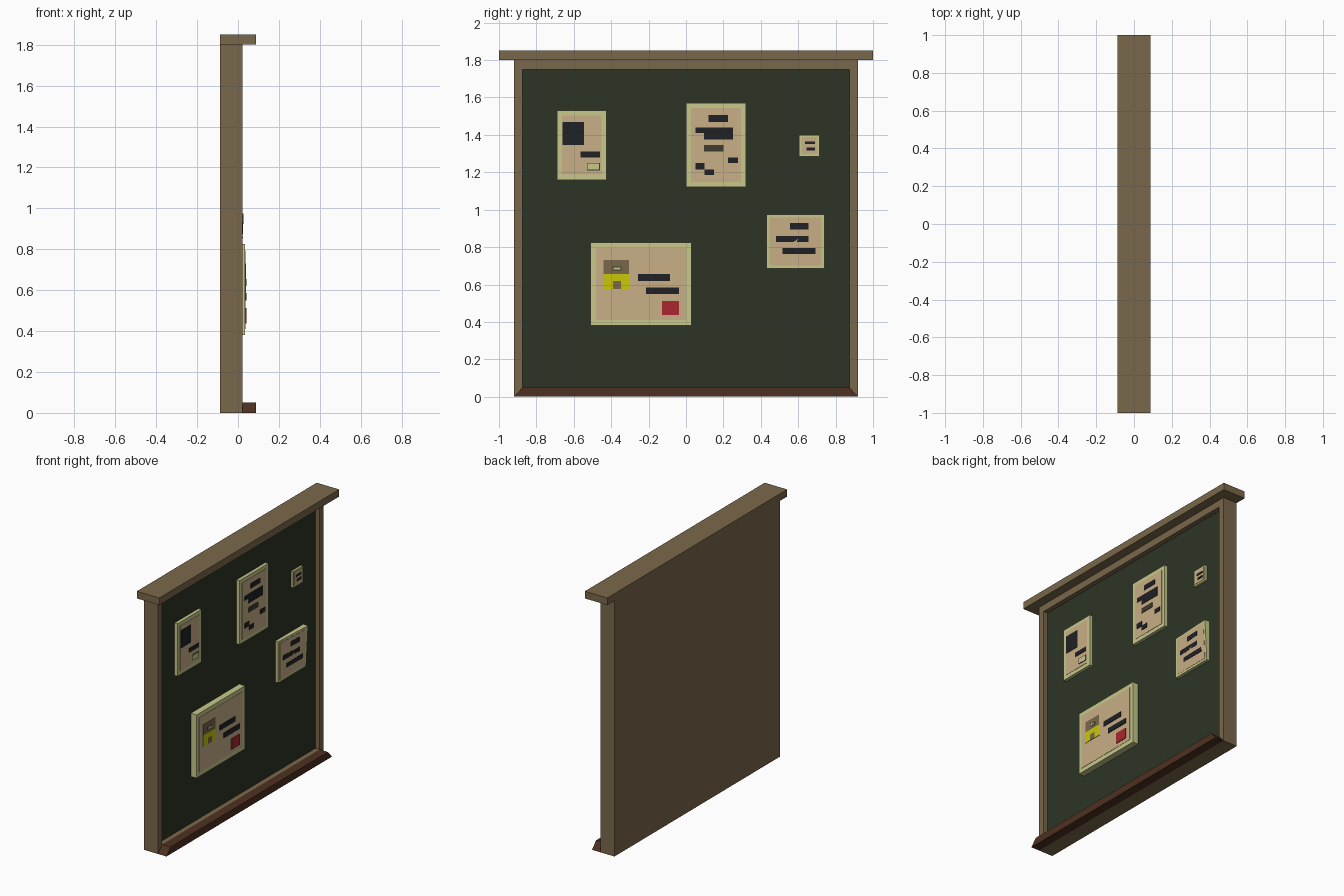
import bpy
import bmesh

if "Cube" in bpy.data.objects:
    bpy.data.objects.remove(bpy.data.objects["Cube"], do_unlink=True)


def make_material(name, rgb):
    mat = bpy.data.materials.new(name)
    mat.use_nodes = True
    colour = (*rgb, 1)
    mat.diffuse_color = colour
    mat.node_tree.nodes["Principled BSDF"].inputs["Base Color"].default_value = colour
    return mat


PALETTE = {
    "wood": (0.195, 0.138, 0.07),
    "dark_wood": (0.076, 0.03, 0.015),
    "green_felt": (0.026, 0.034, 0.018),
    "paper": (0.58, 0.43, 0.24),
    "cream": (0.58, 0.58, 0.26),
    "ink": (0.014, 0.015, 0.018),
    "olive": (0.045, 0.045, 0.026),
    "red": (0.4, 0.02, 0.026),
    "yellow": (0.58, 0.58, 0.003),
}
MATS = {name: make_material(name, rgb) for name, rgb in PALETTE.items()}
NAMES = list(PALETTE)

BACK, FACE, RIM = -0.0875, -0.01, 0.0225   # depths of back, felt and frame front
HALF, INNER, BAR, TOP = 0.92, 0.875, 0.05, 1.8


def add_hexahedron(bm, back, front, index=0):
    """Join two matching four-corner loops into a closed block."""
    a = [bm.verts.new(p) for p in back]
    b = [bm.verts.new(p) for p in front]
    faces = [bm.faces.new(a[::-1]), bm.faces.new(b)]
    for i in range(4):
        j = (i + 1) % 4
        faces.append(bm.faces.new((a[i], a[j], b[j], b[i])))
    for f in faces:
        f.material_index = index


def finish(bm, name, materials):
    bmesh.ops.recalc_face_normals(bm, faces=bm.faces)
    mesh = bpy.data.meshes.new(name)
    bm.to_mesh(mesh)
    bm.free()
    for m in materials:
        mesh.materials.append(MATS[m])
    obj = bpy.data.objects.new(name, mesh)
    bpy.context.collection.objects.link(obj)
    return obj


def corners(y0, y1, z0, z1):
    return [(y0, z0), (y1, z0), (y1, z1), (y0, z1)]


def block(name, mat, x0, x1, y0, y1, z0, z1, mitre=0):
    """Box; mitre pulls the upper ends inward."""
    bm = bmesh.new()
    loop = corners(y0, y1, z0, z1)
    loop[2], loop[3] = (y1 - mitre, z1), (y0 + mitre, z1)
    add_hexahedron(bm, [(x0, *p) for p in loop], [(x1, *p) for p in loop])
    return finish(bm, name, [mat])


# Frame, backing, felt, cap and sill
block("backing", "wood", BACK, FACE - 0.005, -INNER, INNER, BAR, TOP - BAR)
block("felt_panel", "green_felt", FACE - 0.005, FACE, -INNER, INNER, BAR, TOP - BAR)
for side, s in (("left", 1), ("right", -1)):
    block(side + "_stile", "wood", BACK, RIM, *sorted((s * INNER, s * HALF)), 0, TOP)
block("bottom_rail", "wood", BACK, RIM, -INNER, INNER, 0, BAR)
block("top_rail", "wood", BACK, RIM, -INNER, INNER, TOP - BAR, TOP)
block("cap", "wood", BACK, -BACK, -1, 1, TOP, TOP + BAR)
block("sill", "dark_wood", RIM, -BACK, -HALF, HALF, 0, BAR, mitre=HALF - INNER)


def notice(name, rect, border, depth, curl, marks):
    """Pinned sheet whose upper left corner lifts by curl, with printed marks."""
    y0, y1, z0, z1 = rect

    def surface(y, z, lift):
        u, v = (y - y0) / (y1 - y0), (z - z0) / (z1 - z0)
        return (depth + curl * u * v + lift, y, z)

    bm = bmesh.new()
    loop = corners(*rect)
    add_hexahedron(bm, [(FACE, *p) for p in loop],
                   [surface(*p, 0) for p in loop], NAMES.index("cream"))
    page = ("paper", y0 + border, y1 - border, z0 + border, z1 - border)
    for i, (colour, *area) in enumerate([page] + marks):
        lift = 0.002 if i == 0 else 0.004 + 0.0004 * i
        loop = corners(*area)
        add_hexahedron(bm, [surface(*p, 0) for p in loop],
                       [surface(*p, lift) for p in loop], NAMES.index(colour))
    return finish(bm, name, NAMES)


# Pinned notices
notice("portrait_notice", (-0.69, -0.425, 1.16, 1.53), 0.027, 0.013, 0, [
    ("ink", -0.66, -0.545, 1.345, 1.47),
    ("ink", -0.565, -0.46, 1.28, 1.31),
    ("olive", -0.53, -0.46, 1.21, 1.25),
    ("cream", -0.526, -0.464, 1.214, 1.246),
])
notice("tall_notice", (0, 0.32, 1.12, 1.57), 0.027, 0.013, 0, [
    ("ink", 0.12, 0.225, 1.47, 1.505),
    ("ink", 0.05, 0.25, 1.41, 1.44),
    ("ink", 0.095, 0.25, 1.375, 1.41),
    ("olive", 0.095, 0.2, 1.31, 1.345),
    ("ink", 0.225, 0.277, 1.25, 1.28),
    ("ink", 0.05, 0.1, 1.215, 1.25),
    ("ink", 0.1, 0.15, 1.185, 1.215),
])
notice("small_note", (0.605, 0.715, 1.285, 1.4), 0.012, 0.005, 0, [
    ("ink", 0.635, 0.69, 1.35, 1.365),
    ("ink", 0.645, 0.69, 1.317, 1.333),
])
notice("curled_notice", (0.43, 0.74, 0.685, 0.975), 0.016, 0.012, 0.015, [
    ("ink", 0.555, 0.655, 0.895, 0.93),
    ("ink", 0.48, 0.655, 0.827, 0.86),
    ("ink", 0.517, 0.693, 0.763, 0.795),
])
notice("wide_notice", (-0.51, 0.03, 0.38, 0.825), 0.03, 0.034, 0, [
    ("wood", -0.44, -0.305, 0.655, 0.73),
    ("yellow", -0.44, -0.3, 0.576, 0.655),
    ("wood", -0.39, -0.347, 0.576, 0.62),
    ("olive", -0.392, -0.345, 0.675, 0.695),
    ("cream", -0.388, -0.349, 0.679, 0.691),
    ("ink", -0.256, -0.085, 0.62, 0.655),
    ("ink", -0.213, -0.037, 0.55, 0.585),
    ("red", -0.128, -0.037, 0.437, 0.512),
])
